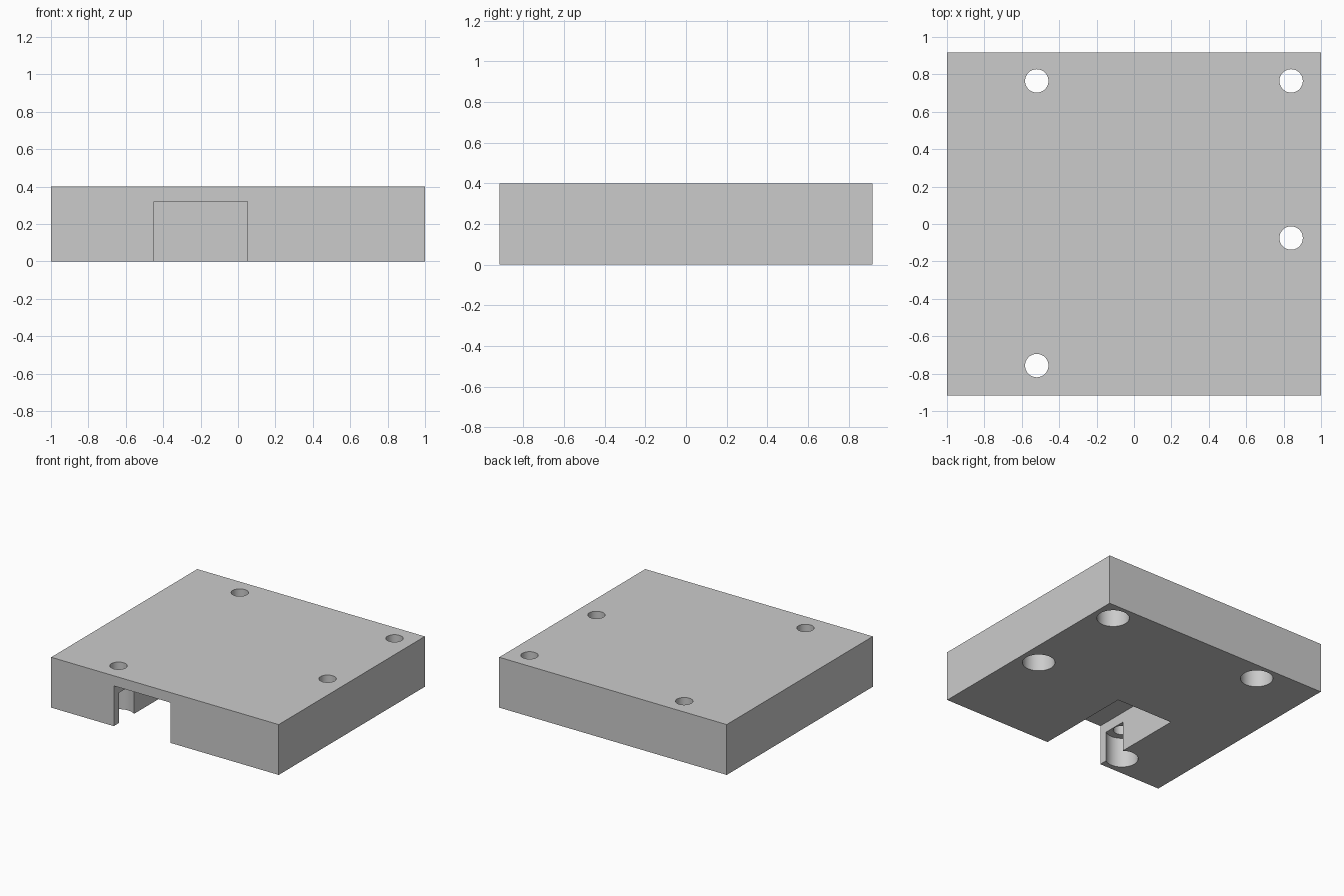
import bpy
import math

cube = bpy.data.objects.get("Cube")
if cube:
    bpy.data.objects.remove(cube, do_unlink=True)

# Overall sizes
HALF_DEPTH = 0.917
HEIGHT = 0.4
HOLES = [(-0.52, 0.765), (0.84, 0.765), (0.84, -0.075), (-0.52, -0.757)]

grey = bpy.data.materials.new("plain grey")
grey.use_nodes = True
grey.diffuse_color = (0.6, 0.6, 0.6, 1)
grey.node_tree.nodes["Principled BSDF"].inputs["Base Color"].default_value = grey.diffuse_color


def box(name, low, high):
    centre = [(a + b) / 2 for a, b in zip(low, high)]
    bpy.ops.mesh.primitive_cube_add(size=1, location=centre)
    obj = bpy.context.object
    obj.name = name
    obj.scale = [b - a for a, b in zip(low, high)]
    bpy.ops.object.transform_apply(location=True, rotation=False, scale=True)
    obj.data.materials.append(grey)
    return obj


def rod(name, spot, radius, bottom, top):
    bpy.ops.mesh.primitive_cylinder_add(
        vertices=64, radius=radius, depth=top - bottom,
        location=(*spot, (bottom + top) / 2))
    obj = bpy.context.object
    obj.name = name
    obj.data.materials.append(grey)
    return obj


def cut(target, cutter):
    cutter.hide_render = True
    mod = target.modifiers.new(cutter.name, 'BOOLEAN')
    mod.operation = 'DIFFERENCE'
    mod.solver = 'EXACT'
    mod.object = cutter
    bpy.context.view_layer.objects.active = target
    bpy.ops.object.modifier_apply(modifier=mod.name)
    bpy.data.objects.remove(cutter, do_unlink=True)


# Solid block
block = box("mounting_block", (-1, -HALF_DEPTH, 0), (1, HALF_DEPTH, HEIGHT))

# Pocket open to the front and underside
cut(block, box("pocket_cutter", (-0.45, -1.2, -0.2), (0.05, -0.12, 0.32)))

# Bolt holes with wide counterbores from below
for spot in HOLES:
    cut(block, rod("counterbore_cutter", spot, 0.118, -0.1, 0.24))
    cut(block, rod("bolt_hole_cutter", spot, 0.0625, 0.15, 0.6))

# Smooth hole walls, crisp edges
bpy.ops.object.select_all(action='DESELECT')
block.select_set(True)
bpy.context.view_layer.objects.active = block
bpy.ops.object.shade_smooth_by_angle(angle=math.radians(30))
